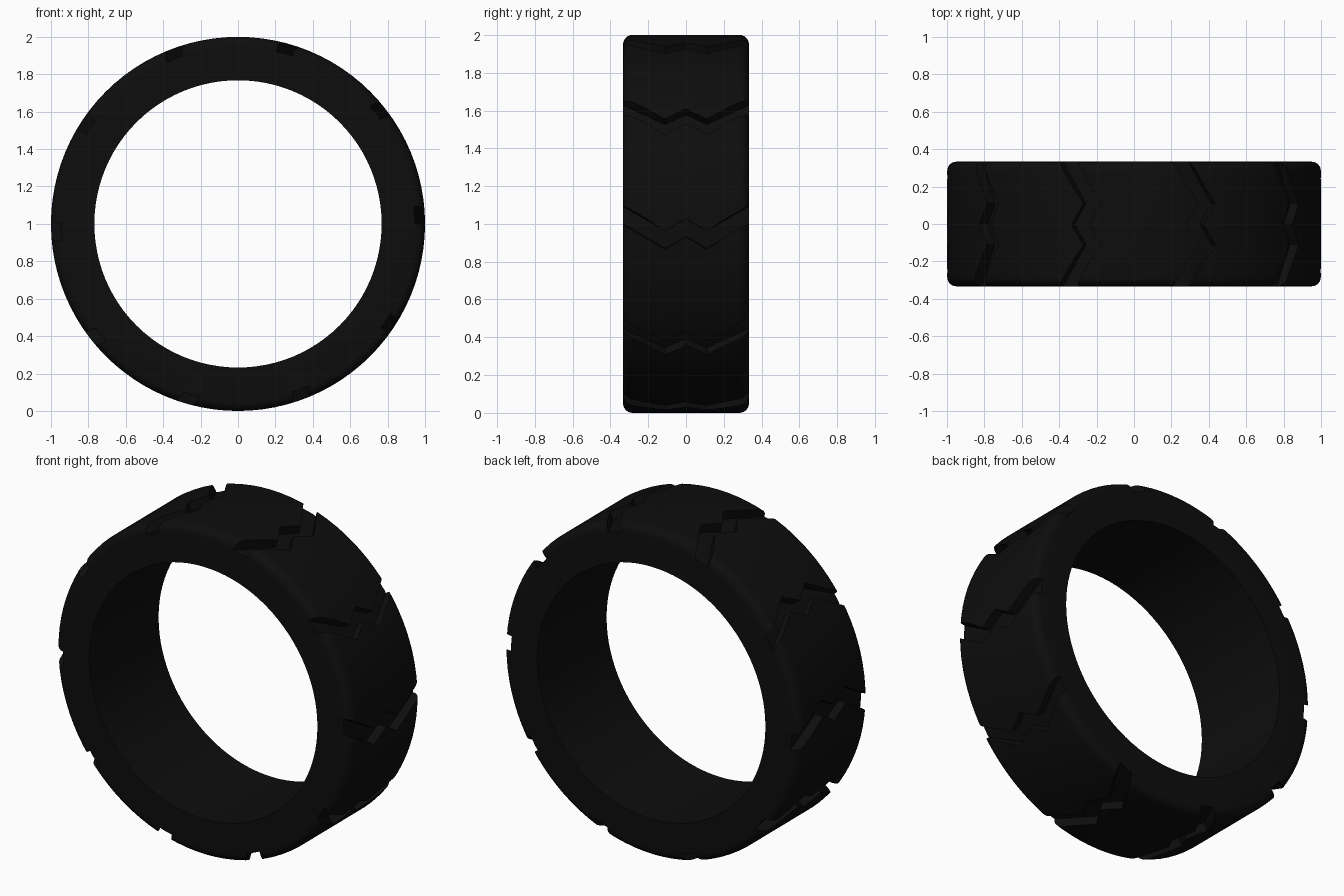
import bpy, bmesh
from math import radians, sin, cos, pi

cube = bpy.data.objects.get("Cube")
if cube:
    bpy.data.objects.remove(cube, do_unlink=True)

OUTER, INNER, HALF, ROUND = 1.0, 0.768, 0.333, 0.05
SEGMENTS, GROOVES = 96, 10
FLOOR, GROOVE_WIDTH = 0.947, 5.5


def polar(r, angle, y):
    return (r * cos(angle), y, 1 + r * sin(angle))


def make_object(name, bm):
    bmesh.ops.recalc_face_normals(bm, faces=bm.faces)
    mesh = bpy.data.meshes.new(name)
    bm.to_mesh(mesh)
    bm.free()
    obj = bpy.data.objects.new(name, mesh)
    bpy.context.collection.objects.link(obj)
    return obj


def bridge(bm, rings, closed):
    """Skin neighbouring rings of vertices with quads."""
    count = len(rings)
    for i in range(count if closed else count - 1):
        a, b = rings[i], rings[(i + 1) % count]
        for j in range(len(a)):
            k = (j + 1) % len(a)
            bm.faces.new((a[j], a[k], b[k], b[j]))


rubber = bpy.data.materials.new("black rubber")
rubber.use_nodes = True
colour = (0.004, 0.004, 0.004, 1)
rubber.diffuse_color = colour
rubber.node_tree.nodes["Principled BSDF"].inputs["Base Color"].default_value = colour

# Tyre section: flat bore and sidewalls, rounded shoulders
profile = [(INNER, HALF), (INNER, -HALF)]
for side in (-1, 1):
    arc = [(OUTER - ROUND + ROUND * sin(t * pi / 12),
            side * (HALF - ROUND + ROUND * cos(t * pi / 12))) for t in range(7)]
    profile += arc if side < 0 else arc[::-1]

bm = bmesh.new()
rings = [[bm.verts.new(polar(r, 2 * pi * i / SEGMENTS, y)) for r, y in profile]
         for i in range(SEGMENTS)]
bridge(bm, rings, True)
tyre = make_object("tyre", bm)
tyre.data.materials.append(rubber)

# Zigzag tread grooves, repeated around the tyre: (y, lower edge in degrees)
zigzag = [(-0.4, 2.5), (-0.11, -7.8), (0, -3.9), (0.11, -7.8), (0.4, 2.5)]
bm = bmesh.new()
for g in range(GROOVES):
    sections = []
    for y, low in zigzag:
        start = radians(g * 360 / GROOVES + low)
        end = start + radians(GROOVE_WIDTH)
        sections.append([bm.verts.new(polar(r, a, y)) for r, a in
                         ((FLOOR, start), (1.1, start), (1.1, end), (FLOOR, end))])
    bridge(bm, sections, False)
    bm.faces.new(sections[0])
    bm.faces.new(sections[-1])
bmesh.ops.triangulate(bm, faces=bm.faces)
cutter = make_object("groove_cutter", bm)
cutter.data.materials.append(rubber)
cutter.hide_render = True

# Cut the grooves and shade
cut = tyre.modifiers.new("grooves", 'BOOLEAN')
cut.operation = 'DIFFERENCE'
cut.solver = 'EXACT'
cut.object = cutter
bpy.ops.object.select_all(action='DESELECT')
tyre.select_set(True)
bpy.context.view_layer.objects.active = tyre
bpy.ops.object.modifier_apply(modifier=cut.name)
bpy.data.objects.remove(cutter, do_unlink=True)
bpy.ops.object.shade_smooth_by_angle(angle=radians(30))
